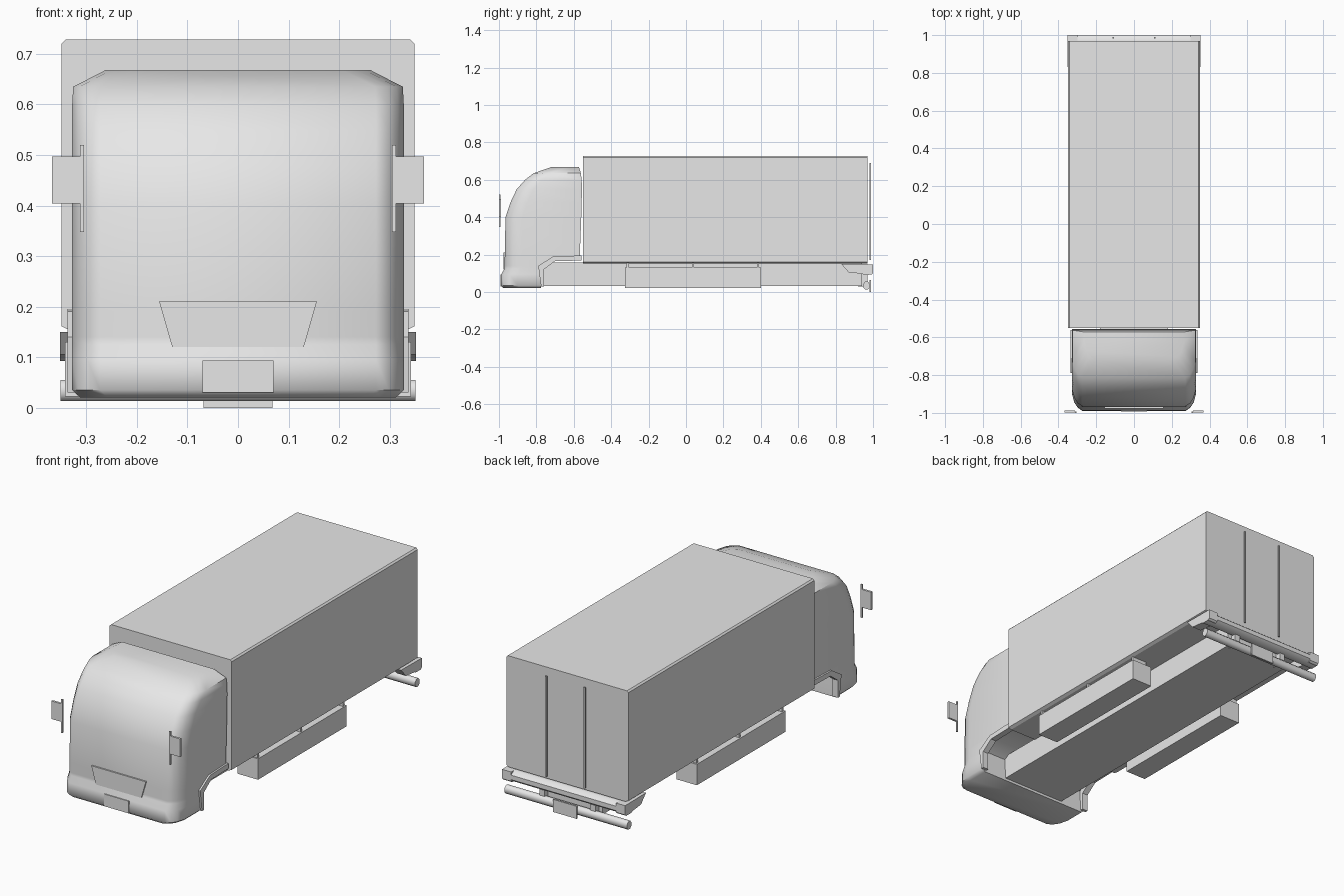
import bpy, bmesh, math
from mathutils import Vector

default = bpy.data.objects.get("Cube")
if default:
    bpy.data.objects.remove(default)

grey = bpy.data.materials.new("light_grey")
grey.use_nodes = True
grey.diffuse_color = (0.8, 0.8, 0.8, 1)
grey.node_tree.nodes["Principled BSDF"].inputs["Base Color"].default_value = (0.8, 0.8, 0.8, 1)


def finish(name, bm, smooth=None):
    bmesh.ops.recalc_face_normals(bm, faces=bm.faces)
    mesh = bpy.data.meshes.new(name)
    bm.to_mesh(mesh)
    bm.free()
    mesh.materials.append(grey)
    ob = bpy.data.objects.new(name, mesh)
    bpy.context.collection.objects.link(ob)
    if smooth:
        bpy.ops.object.select_all(action='DESELECT')
        ob.select_set(True)
        bpy.context.view_layer.objects.active = ob
        bpy.ops.object.shade_smooth_by_angle(angle=math.radians(smooth))
    return ob


def loft(name, rings, smooth=None):
    """Skin closed rings of equal length and cap both ends."""
    bm = bmesh.new()
    loops = [[bm.verts.new(p) for p in ring] for ring in rings]
    for a, b in zip(loops, loops[1:]):
        for i in range(len(a)):
            j = (i + 1) % len(a)
            bm.faces.new((a[i], a[j], b[j], b[i]))
    bm.faces.new(loops[0])
    bm.faces.new(loops[-1])
    return finish(name, bm, smooth)


def side_prism(name, x0, x1, profile, smooth=None):
    """Extrude a (y, z) profile along x."""
    return loft(name, [[(x, y, z) for y, z in profile] for x in (x0, x1)], smooth)


def front_prism(name, y0, y1, profile):
    """Extrude an (x, z) profile along y."""
    return loft(name, [[(x, y, z) for x, z in profile] for y in (y0, y1)])


def block(name, x, y, z):
    return side_prism(name, x[0], x[1],
                      [(y[0], z[0]), (y[1], z[0]), (y[1], z[1]), (y[0], z[1])])


def both_sides(ob, left_name, right_name):
    """Copy a part mirrored across x = 0."""
    ob.name = left_name
    bm = bmesh.new()
    bm.from_mesh(ob.data)
    for v in bm.verts:
        v.co.x = -v.co.x
    finish(right_name, bm)


def bar_profile(y, z, ry, rz, n=8):
    """Rounded bar cross-section with n sides."""
    k = math.cos(math.pi / n)
    return [(y + ry / k * math.cos(2 * math.pi * (i + .5) / n),
             z + rz / k * math.sin(2 * math.pi * (i + .5) / n)) for i in range(n)]


# Cab: horizontal sections of (height, front, back, half width)
sections = [
    (.02, -.975, -.775, .312), (.035, -.99, -.775, .328), (.095, -.988, -.778, .328),
    (.125, -.97, -.78, .328), (.14, -.97, -.78, .328), (.19, -.969, -.70, .328),
    (.191, -.969, -.568, .328), (.40, -.965, -.56, .328), (.48, -.938, -.558, .328),
    (.55, -.905, -.556, .328), (.60, -.86, -.558, .328), (.635, -.815, -.562, .326),
    (.668, -.72, -.572, .262)]
corner = [(0, .09), (.012, .045), (.03, .018), (.055, 0)]
rings = []
for z, f, b, w in sections:
    half = [(w, b)] + [(w - dx, f + min(dy, (b - f) * .6)) for dx, dy in corner]
    rings.append([(x, y, z) for x, y in half] + [(-x, y, z) for x, y in reversed(half)])
loft("cab", rings, 50)

# Wheel arch lips behind the front bumper
arch = [(-.775, .03), (-.79, .14), (-.71, .19), (-.56, .195),
        (-.56, .168), (-.70, .165), (-.76, .12), (-.76, .03)]
both_sides(side_prism("arch", .305, .337, arch), "arch_lip_left", "arch_lip_right")

# Grille panel and front plate
front_prism("grille_panel", -.976, -.968, [(-.13, .12), (.13, .12), (.156, .21), (-.156, .21)])
block("front_plate", (-.07, .07), (-.993, -.986), (.03, .093))

# Mirrors on upright bars
both_sides(block("stem", (.305, .313), (-1, -.992), (.348, .52)),
           "mirror_bar_left", "mirror_bar_right")
both_sides(block("mirror", (.313, .368), (-.999, -.988), (.404, .497)),
           "mirror_left", "mirror_right")

# Cargo box with small chamfers on the long edges
c, w, lo, hi = .008, .349, .153, .728
half = [(w - 2 * c, lo), (w, lo + c), (w, hi - c), (w - c, hi)]
front_prism("cargo_box", -.55, .97, half + [(-x, z) for x, z in reversed(half)])

# Door lock rods
for side, x in (("left", .11), ("right", -.11)):
    block("door_rod_" + side, (x - .004, x + .004), (.982, .99), (.17, .69))

# Chassis
block("chassis", (-.18, .18), (-.80, .94), (.033, .158))

# Side lockers and their hangers
both_sides(block("locker", (.225, .342), (-.325, .40), (.022, .13)),
           "side_locker_left", "side_locker_right")
for i, y in enumerate((-.312, .038, .385)):
    both_sides(block("hanger", (.25, .335), (y - .006, y + .006), (.125, .158)),
               f"hanger_left_{i}", f"hanger_right_{i}")

# Rear bumper with wrapped ends, lower bar and rear plate
side_prism("rear_bumper", -.352, .352, bar_profile(.965, .12, .035, .028), 50)
both_sides(side_prism("end", .30, .352, [(.83, .15), (.87, .105), (.99, .092), (1, .1), (1, .148)]),
           "bumper_end_left", "bumper_end_right")
side_prism("rear_lower_bar", -.351, .351, bar_profile(.965, .034, .018, .021), 50)
both_sides(block("bracket", (.13, .16), (.92, .97), (.03, .12)),
           "bar_bracket_left", "bar_bracket_right")
block("rear_plate", (-.068, .068), (.982, .99), (0, .065))
